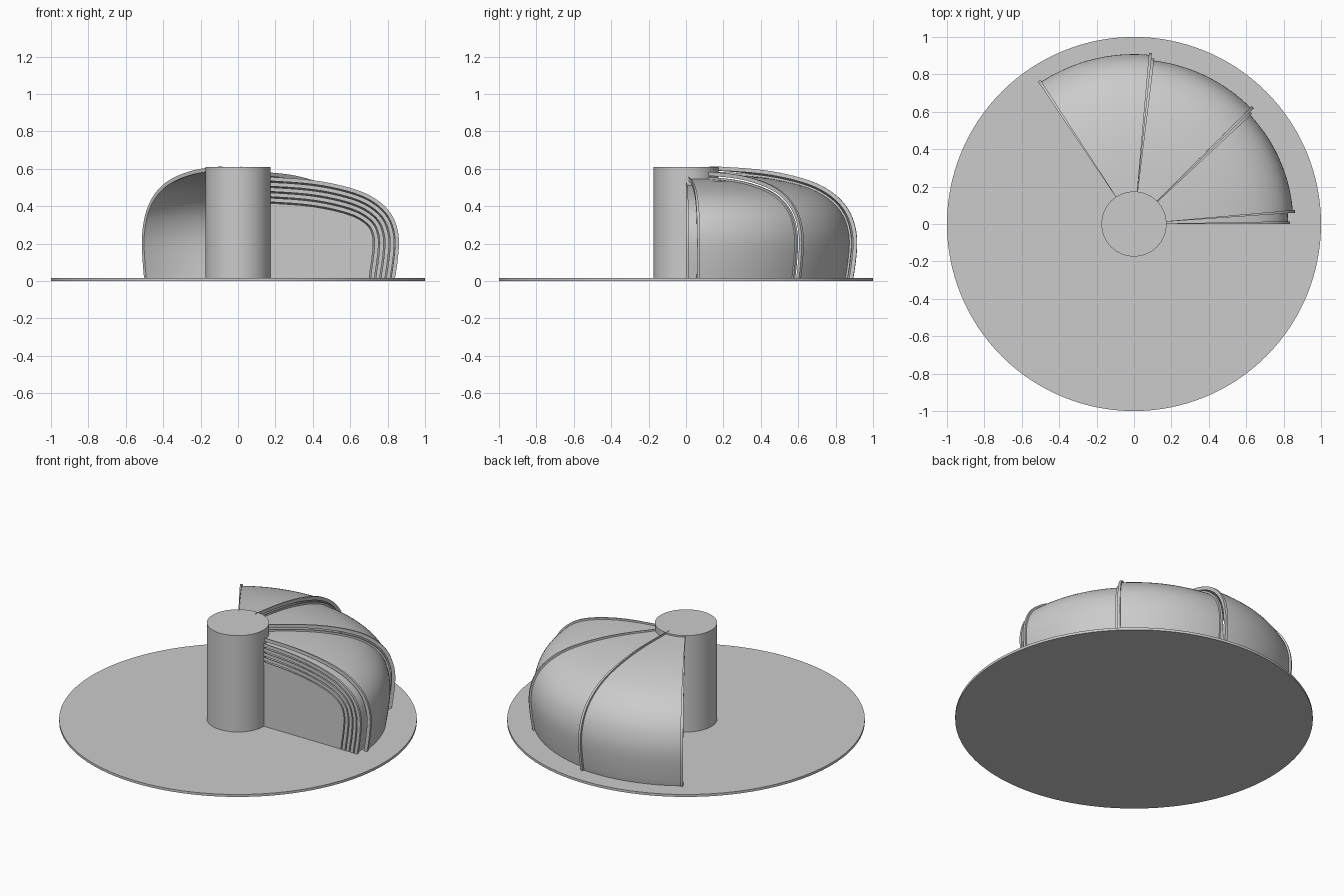
import bpy, bmesh, math
from mathutils import Vector

if "Cube" in bpy.data.objects:
    bpy.data.objects.remove(bpy.data.objects["Cube"])

FLOOR = 0.015
# Outer profile of the largest dome leaf (radius, height)
PTS = [(0.885, 0.0), (0.9, 0.1), (0.908, 0.2), (0.9, 0.28), (0.872, 0.36), (0.82, 0.43),
       (0.74, 0.49), (0.64, 0.533), (0.5, 0.568), (0.35, 0.589), (0.15, 0.602)]


def smooth_profile(pts, n=4):
    p = [Vector(q) for q in pts]
    p = [2 * p[0] - p[1]] + p + [2 * p[-1] - p[-2]]
    out = []
    for i in range(1, len(p) - 2):
        a, b, c, d = p[i - 1:i + 3]
        for k in range(n):
            t = k / n
            out.append(0.5 * (2 * b + (c - a) * t + (2 * a - 5 * b + 4 * c - d) * t * t
                              + (3 * b - a - 3 * c + d) * t ** 3))
    return out + [p[-2]]


PROFILE = smooth_profile(PTS)


def offset(d):
    """Profile moved inward by d, kept above the floor."""
    res = []
    for i, p in enumerate(PROFILE):
        t = PROFILE[min(i + 1, len(PROFILE) - 1)] - PROFILE[max(i - 1, 0)]
        t.normalize()
        q = p + Vector((-t.y, t.x)) * d
        res.append((q.x, q.y))
    res[0] = (res[0][0], 0.01)
    res[-1] = (0.15, res[-1][1])
    return res


def make_object(name, bm):
    bmesh.ops.recalc_face_normals(bm, faces=bm.faces[:])
    me = bpy.data.meshes.new(name)
    bm.to_mesh(me)
    bm.free()
    ob = bpy.data.objects.new(name, me)
    bpy.context.collection.objects.link(ob)
    bpy.ops.object.select_all(action='DESELECT')
    ob.select_set(True)
    bpy.context.view_layer.objects.active = ob
    bpy.ops.object.shade_smooth_by_angle(angle=math.radians(35))
    return ob


def sweep(bm, d_out, d_in, a0, a1, steps):
    """Solid band between two profile offsets, swept from angle a0 to a1."""
    loop = offset(d_out) + offset(d_in)[::-1]
    rings = []
    for s in range(steps + 1):
        a = math.radians(a0 + (a1 - a0) * s / steps)
        rings.append([bm.verts.new((r * math.cos(a), r * math.sin(a), z)) for r, z in loop])
    n = len(loop)
    for A, B in zip(rings, rings[1:]):
        for i in range(n):
            j = (i + 1) % n
            bm.faces.new((A[i], A[j], B[j], B[i]))
    half = n // 2
    for ring in (rings[0], rings[-1]):
        for i in range(half - 1):
            bm.faces.new((ring[i], ring[i + 1], ring[n - 2 - i], ring[n - 1 - i]))


def cylinder(name, radius, z0, z1, segs):
    bm = bmesh.new()
    bmesh.ops.create_cone(bm, cap_ends=True, segments=segs, radius1=radius, radius2=radius,
                          depth=z1 - z0)
    bmesh.ops.translate(bm, verts=bm.verts[:], vec=(0, 0, (z0 + z1) / 2))
    return make_object(name, bm)


# Base and central post
cylinder("base_disc", 1.0, 0, FLOOR, 128)
cylinder("centre_post", 0.174, 0.005, 0.61, 64)

# Telescoping dome leaves with a raised rib on both edges
STEP = 0.028
LEAVES = 8
for k in range(LEAVES):
    start = max(0, 84 - 40 * k)
    end = start + 40
    d = k * STEP
    bm = bmesh.new()
    sweep(bm, d, d + 0.008, start + 0.3, end - 0.3, 20)
    sweep(bm, d - 0.011, d + 0.010, start, start + 1.0, 1)
    sweep(bm, d - 0.011, d + 0.010, end - 1.0, end, 1)
    make_object(f"dome_leaf_{k + 1}", bm)

# Flat wall closing the smallest leaf
bm = bmesh.new()
outline = offset((LEAVES - 1) * STEP + 0.006) + [(0.15, 0.01)]
face = bm.faces.new([bm.verts.new((r, 0.003, z)) for r, z in outline])
ext = bmesh.ops.extrude_face_region(bm, geom=[face])
bmesh.ops.translate(bm, vec=(0, 0.008, 0),
                    verts=[g for g in ext["geom"] if isinstance(g, bmesh.types.BMVert)])
make_object("end_wall", bm)
